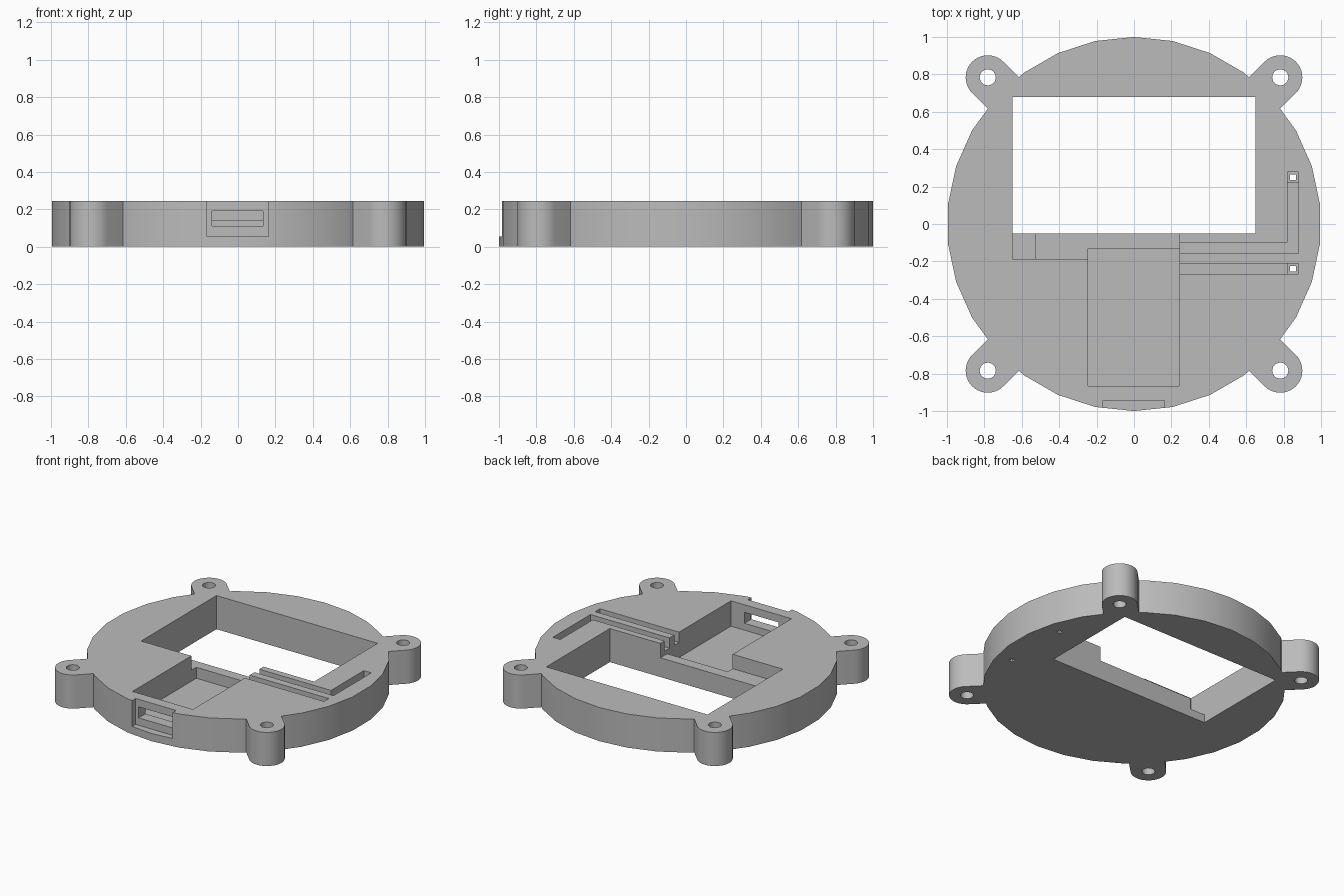
import bpy, bmesh, math
from math import sin, cos, pi

cube = bpy.data.objects.get("Cube")
if cube:
    bpy.data.objects.remove(cube, do_unlink=True)

HEIGHT = 0.245
ABOVE = 0.4      # cutters reach past the top
FLOOR = 0.06     # pocket floor
LEDGE = 0.14     # ledge beside the window
CHANNEL = 0.17   # wire channel floor
SEAT = 0.12      # wire hole seat floor

grey = bpy.data.materials.new("grey plastic")
grey.use_nodes = True
grey.diffuse_color = (0.5, 0.5, 0.5, 1)
grey.node_tree.nodes["Principled BSDF"].inputs["Base Color"].default_value = (0.5, 0.5, 0.5, 1)


def prism(name, points, z0, z1):
    """Extrude a counter-clockwise outline from z0 to z1."""
    bm = bmesh.new()
    face = bm.faces.new([bm.verts.new((x, y, z0)) for x, y in points])
    top = bmesh.ops.extrude_face_region(bm, geom=[face])["geom"]
    verts = [v for v in top if isinstance(v, bmesh.types.BMVert)]
    bmesh.ops.translate(bm, vec=(0, 0, z1 - z0), verts=verts)
    bmesh.ops.recalc_face_normals(bm, faces=bm.faces)
    mesh = bpy.data.meshes.new(name)
    bm.to_mesh(mesh)
    bm.free()
    mesh.materials.append(grey)
    obj = bpy.data.objects.new(name, mesh)
    bpy.context.collection.objects.link(obj)
    return obj


def box(name, x0, x1, y0, y1, z0, z1=ABOVE):
    return prism(name, [(x0, y0), (x1, y0), (x1, y1), (x0, y1)], z0, z1)


def ring(x, y, r, count, start=0.0, sweep=2 * pi, closed=True):
    steps = count if closed else count - 1
    angles = [start + sweep * i / steps for i in range(count)]
    return [(x + r * cos(a), y + r * sin(a)) for a in angles]


def combine(target, tool, operation):
    mod = target.modifiers.new(tool.name, "BOOLEAN")
    mod.operation = operation
    mod.solver = "EXACT"
    mod.object = tool
    bpy.context.view_layer.objects.active = target
    bpy.ops.object.modifier_apply(modifier=mod.name)
    bpy.data.objects.remove(tool, do_unlink=True)


# Round body
body = prism("round_housing", ring(0, 0, 1, 30, pi / 2), 0, HEIGHT)

# Four screw lugs, rounded outside and rooted in the body
corners = [(sx * 0.782, sy * 0.784) for sx in (-1, 1) for sy in (-1, 1)]
for x, y in corners:
    out = math.atan2(y, x)
    outline = ring(x, y, 0.118, 21, out - pi / 2, pi, closed=False)
    back = (0.35 * cos(out), 0.35 * sin(out))
    outline += [(px - back[0], py - back[1]) for px, py in (outline[-1], outline[0])]
    combine(body, prism("lug", outline, 0, HEIGHT), "UNION")

cutters = [prism("screw_hole", ring(x, y, 0.043, 24), -0.1, ABOVE) for x, y in corners]

# Display window, component pocket and the ledge between them
cutters += [
    box("window", -0.65, 0.65, -0.052, 0.68, -0.1),
    box("pocket", -0.245, 0.243, -0.865, -0.13, FLOOR),
    box("ledge", -0.245, 0.243, -0.14, 0.0, LEDGE),
    box("side_ledge", -0.65, -0.24, -0.187, 0.0, LEDGE),
    box("side_notch", -0.65, -0.53, -0.187, 0.0, FLOOR),
]

# Wire channels with their seats and through holes
cutters += [
    box("long_channel", 0.2, 0.88, -0.157, -0.1, CHANNEL),
    box("long_channel_turn", 0.82, 0.88, -0.157, 0.277, CHANNEL),
    box("short_channel", 0.2, 0.88, -0.267, -0.212, CHANNEL),
]
for y in (0.249, -0.239):
    cutters.append(box("wire_seat", 0.82, 0.88, y - 0.028, y + 0.028, SEAT))
    cutters.append(box("wire_hole", 0.835, 0.865, y - 0.015, y + 0.015, -0.1))

# Connector recess in the front rim and its slot into the pocket
cutters += [
    box("connector_recess", -0.165, 0.162, -1.1, -0.943, 0.056),
    box("connector_slot", -0.14, 0.135, -1.0, -0.8, 0.11, 0.19),
]

for cutter in cutters:
    combine(body, cutter, "DIFFERENCE")

# Smooth curved walls, crisp edges
bpy.ops.object.select_all(action="DESELECT")
body.select_set(True)
bpy.context.view_layer.objects.active = body
bpy.ops.object.shade_smooth_by_angle(angle=math.radians(30))
